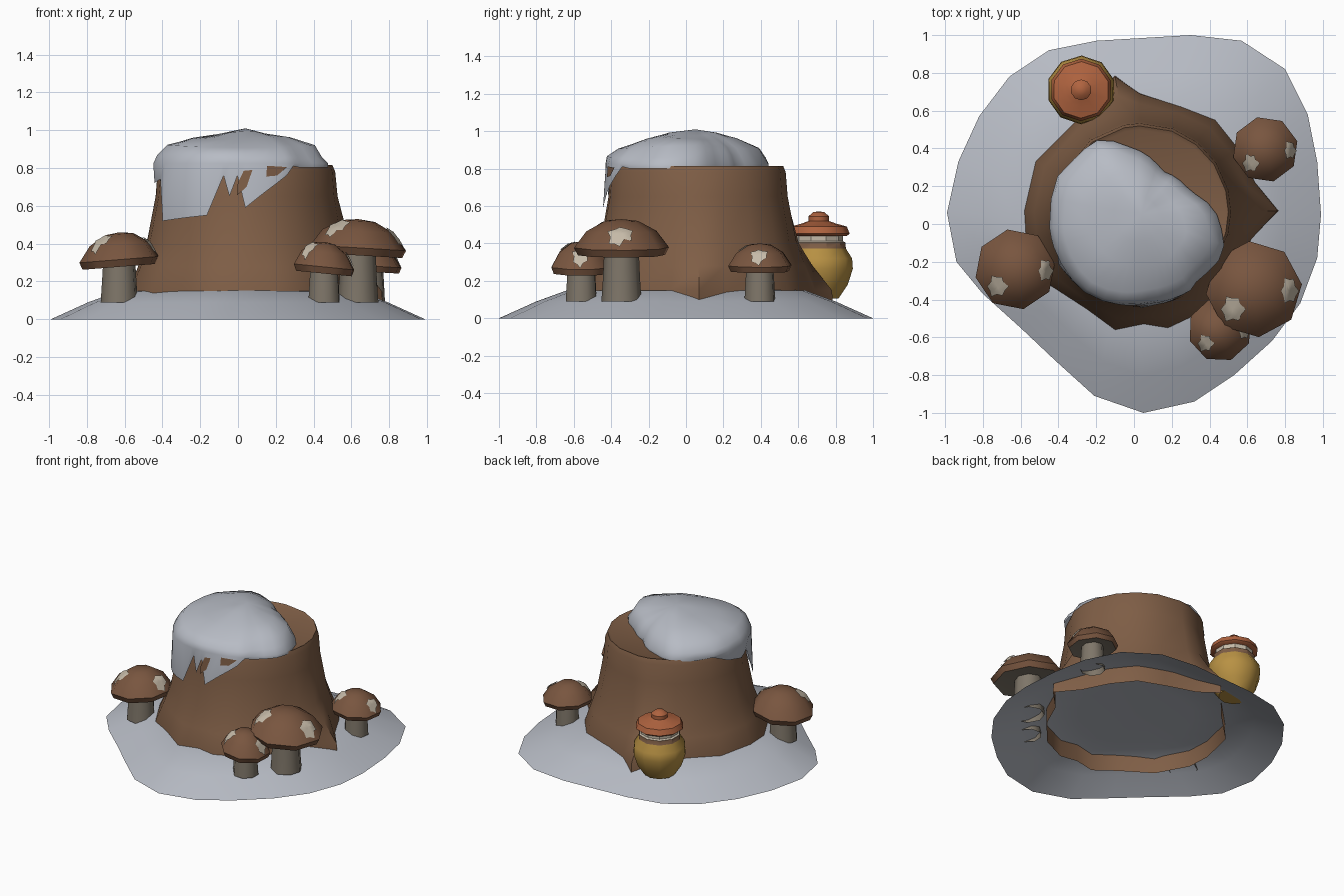
import bpy, math
from mathutils import Vector
from mathutils.bvhtree import BVHTree

if "Cube" in bpy.data.objects:
    bpy.data.objects.remove(bpy.data.objects["Cube"])


def mat(name, rgb):
    m = bpy.data.materials.new(name)
    m.diffuse_color = (*rgb, 1)
    m.use_nodes = True
    m.node_tree.nodes["Principled BSDF"].inputs["Base Color"].default_value = m.diffuse_color
    return m


SNOW = mat("snow", (0.475, 0.50, 0.555))
WOOD = mat("wood brown", (0.212, 0.112, 0.061))
CAP = mat("mushroom brown", (0.19, 0.092, 0.05))
STEM = mat("stem grey", (0.21, 0.18, 0.14))
SPOT = mat("spot cream", (0.56, 0.49, 0.39))
GOLD = mat("honey gold", (0.48, 0.285, 0.057))
LID = mat("lid orange", (0.43, 0.125, 0.05))


def make(name, verts, faces, mats, idx=None, angle=35):
    me = bpy.data.meshes.new(name)
    me.from_pydata(verts, [], faces)
    for m in mats:
        me.materials.append(m)
    if idx:
        me.polygons.foreach_set("material_index", idx)
    ob = bpy.data.objects.new(name, me)
    bpy.context.collection.objects.link(ob)
    bpy.ops.object.select_all(action='DESELECT')
    ob.select_set(True)
    bpy.context.view_layer.objects.active = ob
    bpy.ops.object.shade_smooth_by_angle(angle=math.radians(angle))
    return ob


def loft(name, rings, mats, idx=None, start=None, end=None, angle=35):
    """Skin equal-length rings; start/end are optional closing points.
    idx gives one material index per band of faces."""
    n = len(rings[0])
    verts = [p for r in rings for p in r]
    faces, mi = [], []
    for k in range(len(rings) - 1):
        for i in range(n):
            j = (i + 1) % n
            faces.append((k*n + i, k*n + j, k*n + n + j, k*n + n + i))
            mi.append(idx[k] if idx else 0)
    for tip, base, flip in ((start, 0, True), (end, (len(rings) - 1) * n, False)):
        if tip:
            c = len(verts)
            verts.append(tip)
            for i in range(n):
                a, b = base + i, base + (i + 1) % n
                faces.append((b, a, c) if flip else (a, b, c))
                mi.append((idx[0] if flip else idx[-1]) if idx else 0)
    return make(name, verts, faces, mats, mi, angle)


def lathe(name, c, profile, n, mats, idx=None, start=None, end=None, turn=0, tilt=0, angle=35):
    rings = [[(c[0] + r*math.cos(turn + math.tau*i/n),
               c[1] + r*math.sin(turn + math.tau*i/n),
               z + tilt*r*math.cos(turn + math.tau*i/n)) for i in range(n)]
             for r, z in profile]
    s = (*c, start) if start is not None else None
    e = (*c, end) if end is not None else None
    return loft(name, rings, mats, idx, s, e, angle)


def lerp_table(table, x):
    for (a, u), (b, v) in zip(table, table[1:]):
        if a <= x <= b:
            return u + (v - u) * (x - a) / (b - a)
    return table[0][1] if x < table[0][0] else table[-1][1]


CX, CY = 0.03, 0.05          # stump axis


def polar(points):
    """Outline points -> sorted (degrees, radius) table, repeated for wrap."""
    t = sorted((math.degrees(math.atan2(y - CY, x - CX)), math.hypot(x - CX, y - CY))
               for x, y in points)
    return [(a - 360, r) for a, r in t] + t + [(a + 360, r) for a, r in t]


def at(deg, r, z):
    a = math.radians(deg)
    return (CX + r*math.cos(a), CY + r*math.sin(a), z)


# snowy ground sheet
ground = [(-.99, .06), (-.94, -.2), (-.8, -.37), (-.6, -.55), (-.42, -.72), (-.21, -.91),
          (.05, -1), (.32, -.94), (.53, -.8), (.73, -.62), (.88, -.42), (.97, -.18),
          (.99, .05), (.97, .33), (.92, .58), (.8, .82), (.57, .97), (.3, 1), (-.2, .97),
          (-.45, .92), (-.66, .78), (-.82, .57), (-.93, .33)]
loft("snow_ground", [[(x*s, y*s, z) for x, y in ground]
                     for s, z in ((1, 0), (.8, .09), (.64, .148), (.4, .16))],
     [SNOW], end=(0, 0, .163))

# tree stump: round rim flaring into roots
roots = polar([(-.58, .07), (-.52, .33), (-.3, .55), (-.1, .78), (.03, .69), (.25, .62),
               (.43, .55), (.55, .4), (.64, .22), (.76, .07), (.62, -.08), (.53, -.28),
               (.37, -.46), (.18, -.55), (.05, -.53), (-.1, -.56), (-.25, -.45),
               (-.45, -.32), (-.57, -.1)])
trunk = [(.03, .56), (.15, .545), (.28, .52), (.4, .50), (.65, .475), (.78, .468), (.815, .455)]
flare = [(.03, 1.06), (.15, 1), (.28, .5), (.4, .22), (.65, .03), (.815, 0)]


def wall(deg, z):
    f = lerp_table(flare, z)
    wide = .02 * math.cos(math.radians(deg - 45))
    return (lerp_table(trunk, z) + wide) * (1 - f) + lerp_table(roots, deg) * f


angs = [a for a, r in roots if -180 <= a < 180]
rings = [[at(a, wall(a, z), z) for a in angs] for z, _ in trunk]
rings.append([at(a, wall(a, .815) - .02, .805) for a in angs])
loft("stump", rings, [WOOD], end=(CX, CY, .80), angle=55)

# snow cap: dome on the rim with a jagged skirt hanging over the front left
edge = polar([(-.45, .05), (-.42, .2), (-.33, .33), (-.18, .45), (-.03, .41), (.15, .28),
              (.3, .17), (.43, .07), (.47, -.07), (.48, -.15), (.36, -.28), (.15, -.4),
              (-.05, -.43), (-.25, -.37), (-.38, -.22)])
skirt = [(-205, .81), (-190, .76), (-172, .72), (-159, .74), (-148, .52), (-113, .55),
         (-103, .76), (-99, .65), (-94, .76), (-89, .59), (-77, .67), (-62, .76),
         (-56, .81)]
caps = sorted({a for a, _ in skirt} | set(range(-50, 150, 10)) | {-165, -136, -125, -70})
hang, lip = [], []
for a in caps:
    hung = a <= -56
    r, z = lerp_table(edge, a), lerp_table(skirt, a)
    if hung:
        r = max(r, wall(a, .78) + .018)
    lip.append((a, r, .825))
    hang.append(at(a, wall(a, z) + .018, z) if hung else at(a, r, .802))
dome = [hang, [at(*p) for p in lip]]
for k, (s, z) in enumerate(((.965, .865), (.86, .915), (.58, .957), (.3, .985))):
    ring = []
    for a, r, _ in lip:
        t = math.radians(a)
        steep = .05 * max(0, math.cos(t - .6)) * (1 - abs(s - .9))   # gentler right and back
        lump = 1 + .02 * math.sin(3*t + 2*k)
        mix = r * min(1, .4 + s*.65) + .42 * max(0, .6 - s*.65)      # rounder near the peak
        ring.append(at(a, mix * (s - steep) * lump, z + .008 * math.sin(2*t + 1.5*k)))
    dome.append(ring)
loft("snow_cap", dome, [SNOW], end=(.04, .05, 1.01), angle=50)

# bare bark showing through the snow skirt
for k, shape in enumerate((((-.005, .655), (.045, .70), (.075, .79), (.03, .785), (.0, .72)),
                           ((.145, .755), (.20, .76), (.25, .805), (.15, .812)))):
    pts = []
    for x, z in shape:
        t = math.degrees(math.asin((x - CX) / .47)) - 90
        pts.append(at(t, wall(t, min(z, .78)) + .026, z))
    make(f"bark_patch_{k + 1}", pts, [tuple(range(len(pts)))], [WOOD])


# mushrooms: stem, faceted cap, two ragged cream patches
def mushroom(tag, c, r, z0, z1, rs, turn, tilt):
    h = z1 - z0
    lathe(tag + "_stem", c, [(rs, .09), (rs*.93, .2), (rs*.85, z0 + .06)], 8, [STEM],
          turn=turn, angle=60)
    cap = lathe(tag + "_cap", c,
                [(r*.92, z0 + h*.04), (r, z0 + h*.24), (r*.74, z0 + h*.68), (r*.35, z0 + h*.95)],
                8, [STEM, CAP], [1, 1, 1], start=z0 + h*.2, end=z1, turn=turn, tilt=tilt,
                angle=45)
    for p in cap.data.polygons:          # gills below
        if p.normal.z < -.6:
            p.material_index = 0
    me = cap.data
    tree = BVHTree.FromPolygons([v.co for v in me.vertices], [tuple(p.vertices) for p in me.polygons])
    for k, (dx, dy) in enumerate(((-.43, -.40), (.72, -.03))):
        loops = []
        for s in (1, .6, .25):
            loop = []
            for i in range(12):
                t = math.tau * i / 12
                rad = r * s * ((.27, .18, .24, .2)[i % 4])
                x = c[0] + r*dx + rad*math.cos(t)*(.72 if k else 1)
                y = c[1] + r*dy + rad*math.sin(t)*1.1
                hit = tree.ray_cast(Vector((x, y, 2)), Vector((0, 0, -1)))
                p = hit[0] + hit[1]*.008 if hit[0] else Vector((x, y, z0 + h*.25))
                loop.append(tuple(p))
            loops.append(loop)
        loft(f"{tag}_patch_{k + 1}", loops, [SPOT],
             end=tuple(sum((Vector(p) for p in loops[-1]), Vector()) / 12))


for tag, c, r, z0, z1, rs, turn, tilt in (
        ("left_mushroom", (-.628, -.24), .215, .27, .46, .10, .2, .08),
        ("big_mushroom", (.635, -.345), .255, .33, .53, .108, .1, -.06),
        ("small_mushroom", (.455, -.56), .17, .235, .41, .088, .35, -.1),
        ("back_mushroom", (.695, .395), .175, .245, .40, .085, .25, -.06)):
    mushroom(tag, c, r, z0, z1, rs, turn, tilt)

# honey jar with neck bands, lid and knob
J = (-.28, .71)
lathe("honey_jar", J, [(.105, .105), (.155, .18), (.182, .265), (.178, .32), (.145, .372),
                       (.142, .405), (.13, .412), (.13, .45)],
      10, [GOLD, WOOD, SPOT], [0, 0, 0, 0, 1, 2, 2], start=.105, end=.455, turn=.3)
lathe("jar_lid", J, [(.15, .44), (.165, .452), (.15, .49), (.09, .507), (.055, .52), (.055, .545),
                     (.03, .567)], 10, [LID], start=.445, end=.572, turn=.3, angle=45)
